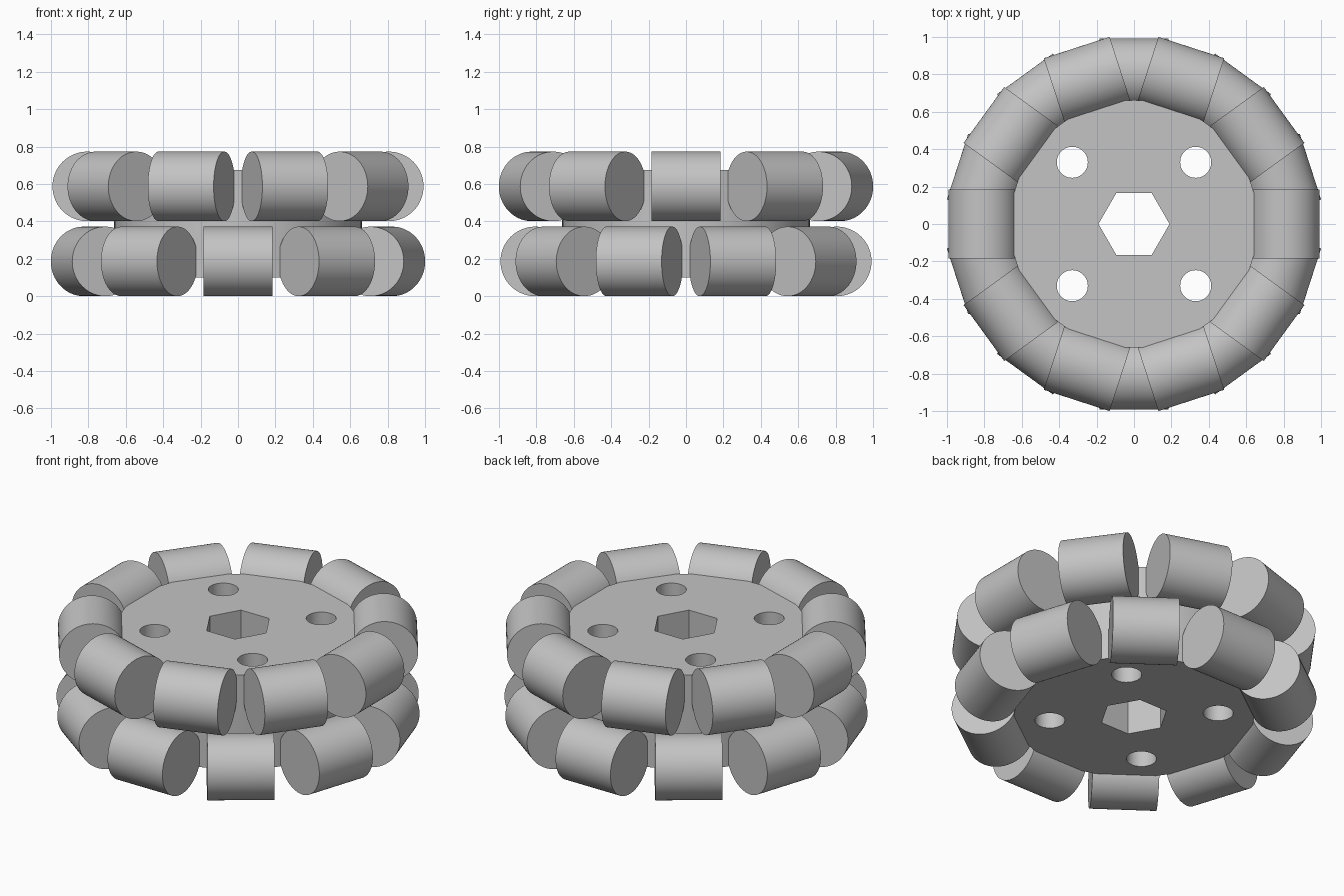
import bpy
from math import pi, radians, cos, sin

if "Cube" in bpy.data.objects:
    bpy.data.objects.remove(bpy.data.objects["Cube"], do_unlink=True)

ROLLERS = 10           # rollers per row
RING = 0.806           # distance of roller axes from the centre
ROLLER_R = 0.186
ROLLER_LEN = 0.37
HUB_R = 0.662
HUB_BOTTOM, HUB_TOP = 0.10, 0.675
HUB_MID = (HUB_BOTTOM + HUB_TOP) / 2

grey = bpy.data.materials.new("light grey")
grey.use_nodes = True
grey.diffuse_color = (0.55, 0.55, 0.55, 1)
grey.node_tree.nodes["Principled BSDF"].inputs["Base Color"].default_value = grey.diffuse_color


def cylinder(name, radius, depth, location, rotation=(0, 0, 0), sides=64):
    bpy.ops.mesh.primitive_cylinder_add(vertices=sides, radius=radius, depth=depth,
                                        location=location, rotation=rotation)
    obj = bpy.context.object
    obj.name = name
    obj.data.materials.append(grey)
    return obj


def smooth():
    bpy.ops.object.shade_smooth_by_angle(angle=radians(30))


# Hub disc with a hexagonal bore and four round holes
hub = cylinder("hub", HUB_R, HUB_TOP - HUB_BOTTOM, (0, 0, HUB_MID), sides=96)
cutters = [cylinder("bore_cutter", 0.19, 1, (0, 0, HUB_MID), (0, 0, pi / 6), 6)]
for x in (-0.33, 0.33):
    for y in (-0.33, 0.33):
        cutters.append(cylinder("hole_cutter", 0.083, 1, (x, y, HUB_MID), sides=48))
for cutter in cutters:
    cutter.hide_render = True
    cut = hub.modifiers.new(cutter.name, 'BOOLEAN')
    cut.operation = 'DIFFERENCE'
    cut.solver = 'EXACT'
    cut.object = cutter

bpy.ops.object.select_all(action='DESELECT')
hub.select_set(True)
bpy.context.view_layer.objects.active = hub
bpy.ops.object.convert(target='MESH')
smooth()
for cutter in cutters:
    bpy.data.objects.remove(cutter, do_unlink=True)

# Two rows of rollers lying along the rim, staggered by half a step
for row, height, start in (("lower", ROLLER_R, pi / 2), ("upper", 0.587, 0)):
    for i in range(ROLLERS):
        angle = start + i * 2 * pi / ROLLERS
        cylinder(f"{row}_roller_{i + 1}", ROLLER_R, ROLLER_LEN,
                 (RING * cos(angle), RING * sin(angle), height), (pi / 2, 0, angle))
        smooth()
